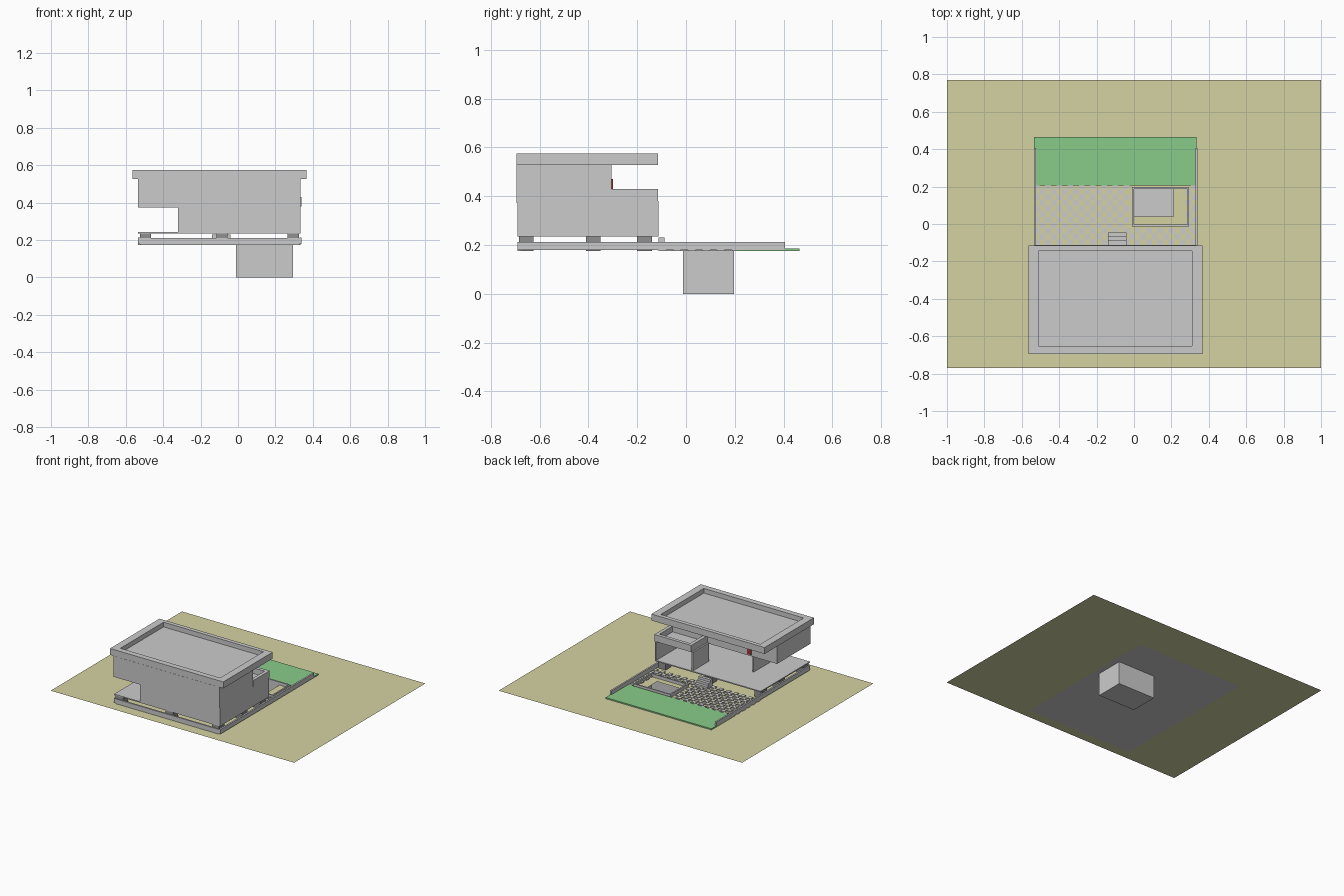
import bpy, bmesh

if "Cube" in bpy.data.objects:
    bpy.data.objects.remove(bpy.data.objects["Cube"])


def material(name, rgb):
    m = bpy.data.materials.new(name)
    m.diffuse_color = (*rgb, 1)
    m.use_nodes = True
    m.node_tree.nodes["Principled BSDF"].inputs["Base Color"].default_value = m.diffuse_color
    return m


OLIVE = material("dry_ground", (0.66, 0.65, 0.36))
GREEN = material("lawn_green", (0.25, 0.6, 0.25))
DARK = material("dark_column", (0.28, 0.28, 0.28))
RED = material("dark_red", (0.4, 0.04, 0.04))


def finish(name, bm, mat=None):
    bmesh.ops.recalc_face_normals(bm, faces=bm.faces)
    me = bpy.data.meshes.new(name)
    bm.to_mesh(me)
    bm.free()
    ob = bpy.data.objects.new(name, me)
    bpy.context.collection.objects.link(ob)
    if mat:
        me.materials.append(mat)
    return ob


def add_box(bm, x0, x1, y0, y1, z0, z1):
    v = bmesh.ops.create_cube(bm, size=1)["verts"]
    for p in v:
        p.co = (x0 if p.co.x < 0 else x1, y0 if p.co.y < 0 else y1, z0 if p.co.z < 0 else z1)


def box(name, *dims, mat=None):
    bm = bmesh.new()
    add_box(bm, *dims)
    return finish(name, bm, mat)


def ring(name, outer, inner, z0, z1, mat=None):
    # rectangular frame; a flat sheet with a hole when z0 == z1
    bm = bmesh.new()

    def loop(r, z):
        x0, x1, y0, y1 = r
        return [bm.verts.new((x, y, z)) for x, y in ((x0, y0), (x1, y0), (x1, y1), (x0, y1))]

    def bridge(a, b):
        for i in range(4):
            j = (i + 1) % 4
            bm.faces.new((a[i], a[j], b[j], b[i]))

    ot, it = loop(outer, z1), loop(inner, z1)
    bridge(ot, it)
    if z0 != z1:
        ob, ib = loop(outer, z0), loop(inner, z0)
        bridge(ob, ot)
        bridge(it, ib)
        bridge(ib, ob)
    return finish(name, bm, mat)


X0, X1 = -0.535, 0.335      # house and plot width
Y0, Y1 = -0.69, -0.112      # house depth
T = 0.012                   # wall thickness

# ground, base sheet and lawn
ring("ground", (-1, 1, -0.77, 0.77), (0.0, 0.21, 0.04, 0.19), 0.174, 0.174, OLIVE)
ring("base_sheet", (X0, X1, Y0, 0.465), (-0.01, 0.295, -0.013, 0.197), 0.169, 0.169)
box("lawn", X0, X1, 0.207, 0.465, 0.176, 0.185, mat=GREEN)

# pool pit with raised rim
ring("pool_walls", (-0.01, 0.295, -0.013, 0.197), (0.0, 0.285, -0.003, 0.187), 0.0, 0.196)
box("pool_floor", -0.01, 0.295, -0.013, 0.197, 0.0, 0.006)

# checkered paving
bm = bmesh.new()
S = 0.03
for i in range(29):
    for j in range(11):
        x, y = X0 + i * S, Y1 + j * S
        in_pool = x + S > -0.01 and x < 0.26 and y + S > -0.013 and y < 0.197
        if (i + j) % 2 == 0 and not in_pool:
            add_box(bm, x, x + S, y, min(y + S, 0.207), 0.175, 0.182)
finish("paving", bm)

# plot walls
for side, x in (("left", X0), ("right", X1 - T + 0.005)):
    box(side + "_plot_wall", x, x + T, Y0, 0.405, 0.18, 0.213)
box("front_plot_wall", X0 + T, X1 - T + 0.005, Y0, Y0 + T, 0.175, 0.21)

# short columns
for i, x in enumerate((-0.495, -0.085, 0.295)):
    for j, y in enumerate((-0.655, -0.38, -0.17)):
        box(f"column_{i}_{j}", x - 0.03, x + 0.03, y - 0.03, y + 0.03, 0.175, 0.236, mat=DARK)

# steps
for k in range(3):
    box(f"step_{k}", -0.14, -0.04, Y1, -0.045 - 0.022 * k, 0.176 + 0.018 * k, 0.194 + 0.018 * k)

# lower storey
box("ground_floor", X0, X1, Y0, Y1, 0.235, 0.243)
box("lower_front_wall", -0.31, X1, Y0, Y0 + T, 0.243, 0.375)
box("lower_right_wall", X1 - T, X1, Y0 + T, Y1, 0.243, 0.38)
box("lower_left_wall", -0.322, -0.31, Y0, -0.335, 0.243, 0.375)
box("lower_inner_wall", 0.025, 0.037, -0.305, -0.12, 0.243, 0.38)

# upper storey
Y2 = -0.305
box("upper_floor", X0, X1, Y0, Y2, 0.373, 0.383)
box("upper_front_wall", X0, X1, -0.695, -0.683, 0.373, 0.527)
box("upper_left_wall", X0, X0 + T, -0.683, Y2, 0.383, 0.527)
box("upper_right_wall", X1 - T, X1, -0.683, Y2, 0.383, 0.527)
box("upper_back_wall", X0 + T, X1 - T, Y2 - T, Y2, 0.383, 0.527)
box("red_door", -0.325, -0.29, Y2, Y2 + 0.006, 0.383, 0.47, mat=RED)

# balcony
box("balcony_floor", 0.037, X1, Y2, -0.115, 0.38, 0.388)
ring("balcony_parapet", (0.037, 0.34, Y2, -0.114), (0.062, 0.315, Y2 + 0.012, -0.139), 0.38, 0.43)

# flat roof with parapet
box("roof_slab", -0.56, 0.36, -0.69, -0.12, 0.527, 0.54)
ring("roof_parapet", (-0.565, 0.365, -0.694, -0.115), (-0.51, 0.31, -0.652, -0.145), 0.527, 0.575)
